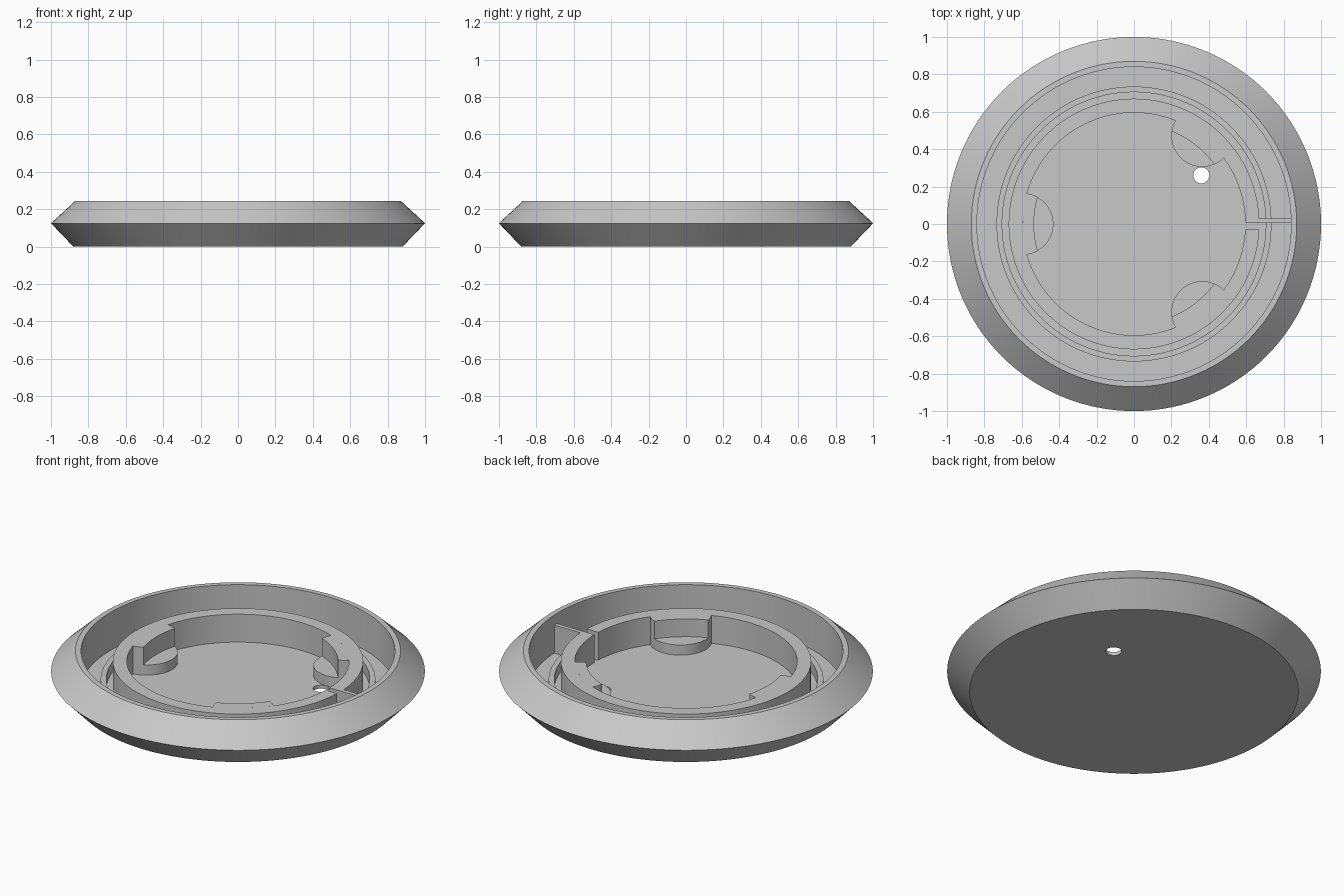
import bpy, bmesh, math
from mathutils import Matrix

if "Cube" in bpy.data.objects:
    bpy.data.objects.remove(bpy.data.objects["Cube"])

grey = bpy.data.materials.new("light grey")
grey.diffuse_color = (0.58, 0.58, 0.58, 1)
grey.use_nodes = True
grey.node_tree.nodes["Principled BSDF"].inputs["Base Color"].default_value = grey.diffuse_color

FLOOR, SHELF, TOP = 0.02, 0.08, 0.185     # heights inside the dish
R_IN, R_OUT = 0.595, 0.67                 # inner ring wall


def finish(bm, name):
    bmesh.ops.recalc_face_normals(bm, faces=bm.faces[:])
    mesh = bpy.data.meshes.new(name)
    bm.to_mesh(mesh)
    bm.free()
    obj = bpy.data.objects.new(name, mesh)
    bpy.context.collection.objects.link(obj)
    mesh.materials.append(grey)
    return obj


def smooth(obj):
    bpy.ops.object.select_all(action='DESELECT')
    obj.select_set(True)
    bpy.context.view_layer.objects.active = obj
    bpy.ops.object.shade_smooth_by_angle(angle=math.radians(25))


def lathe(name, profile, steps=128):
    bm = bmesh.new()
    vs = [bm.verts.new((r, 0, z)) for r, z in profile]
    es = [bm.edges.new(p) for p in zip(vs, vs[1:])]
    bmesh.ops.spin(bm, geom=vs + es, cent=(0, 0, 0), axis=(0, 0, 1),
                   angle=math.tau, steps=steps)
    bmesh.ops.remove_doubles(bm, verts=bm.verts[:], dist=1e-4)
    return finish(bm, name)


def prism(name, outline, z0, z1, turn=0):
    bm = bmesh.new()
    face = bm.faces.new([bm.verts.new((x, y, z0)) for x, y in outline])
    ext = bmesh.ops.extrude_face_region(bm, geom=[face])["geom"]
    bmesh.ops.translate(bm, vec=(0, 0, z1 - z0),
                        verts=[g for g in ext if isinstance(g, bmesh.types.BMVert)])
    bm.transform(Matrix.Rotation(turn, 4, 'Z'))
    obj = finish(bm, name)
    smooth(obj)
    return obj


def arc(r, a0, a1, n):
    return [(r * math.cos(a0 + (a1 - a0) * i / n),
             r * math.sin(a0 + (a1 - a0) * i / n)) for i in range(n + 1)]


# Dish body: bevelled rim, hollow inside, low concentric ridge on the floor
dish = lathe("dish", [(0, 0), (0.88, 0), (1, 0.125), (0.87, 0.245), (0.84, 0.245),
                      (0.84, FLOOR), (0.735, FLOOR), (0.735, SHELF),
                      (0.705, SHELF), (0.705, FLOOR), (0, FLOOR)])

# Small drain hole through the floor
bm = bmesh.new()
bmesh.ops.create_cone(bm, cap_ends=True, segments=32, radius1=0.043, radius2=0.043,
                      depth=0.2, matrix=Matrix.Translation((0.36, 0.26, 0)))
cutter = finish(bm, "hole_cutter")
mod = dish.modifiers.new("hole", 'BOOLEAN')
mod.object, mod.operation, mod.solver = cutter, 'DIFFERENCE', 'EXACT'
bpy.context.view_layer.objects.active = dish
bpy.ops.object.modifier_apply(modifier="hole")
bpy.data.objects.remove(cutter)
smooth(dish)

# Inner ring wall with a straight slot on the right
ends = lambda r: (math.asin(0.005 / r), math.tau - math.asin(0.03 / r))
a, b = ends(R_OUT), ends(R_IN)
prism("inner_ring", arc(R_OUT, *a, 120) + arc(R_IN, *b, 120)[::-1], FLOOR, TOP)

# Thin partition joining the ring to the outer wall
prism("partition", [(0.66, 0.005), (0.842, 0.005), (0.842, 0.03), (0.66, 0.03)],
      FLOOR, TOP)

# Three round lugs: low half-disc with a raised back against the ring
RHO, R_BACK = 0.165, 0.535


def half_angle(r):
    return math.acos((r * r + R_IN * R_IN - RHO * RHO) / (2 * r * R_IN))


t_end = math.pi - math.acos(RHO / (2 * R_IN))
low = [(R_IN - RHO * math.cos(t), RHO * math.sin(t))
       for t in [t_end * (i / 16 - 1) + t_end * i / 16 for i in range(17)]]
low = [(x, y) for x, y in low if math.hypot(x, y) < R_IN + 0.01]
low += arc(R_IN + 0.005, half_angle(R_IN), -half_angle(R_IN), 12)[1:-1]

radii = [R_BACK + (R_IN - R_BACK) * i / 4 for i in range(5)]
side = [(r * math.cos(half_angle(r)), r * math.sin(half_angle(r))) for r in radii]
back = arc(R_BACK, -half_angle(R_BACK), half_angle(R_BACK), 16)[:-1] + side
back += arc(R_IN, half_angle(R_IN), -half_angle(R_IN), 12)[1:]
back += [(x, -y) for x, y in side[1:-1]][::-1]

for name, deg in (("left", 180), ("rear", 52.2), ("front", -52.2)):
    prism(name + "_lug_shelf", low, FLOOR, SHELF, math.radians(deg))
    prism(name + "_lug_back", back, FLOOR, TOP, math.radians(deg))
